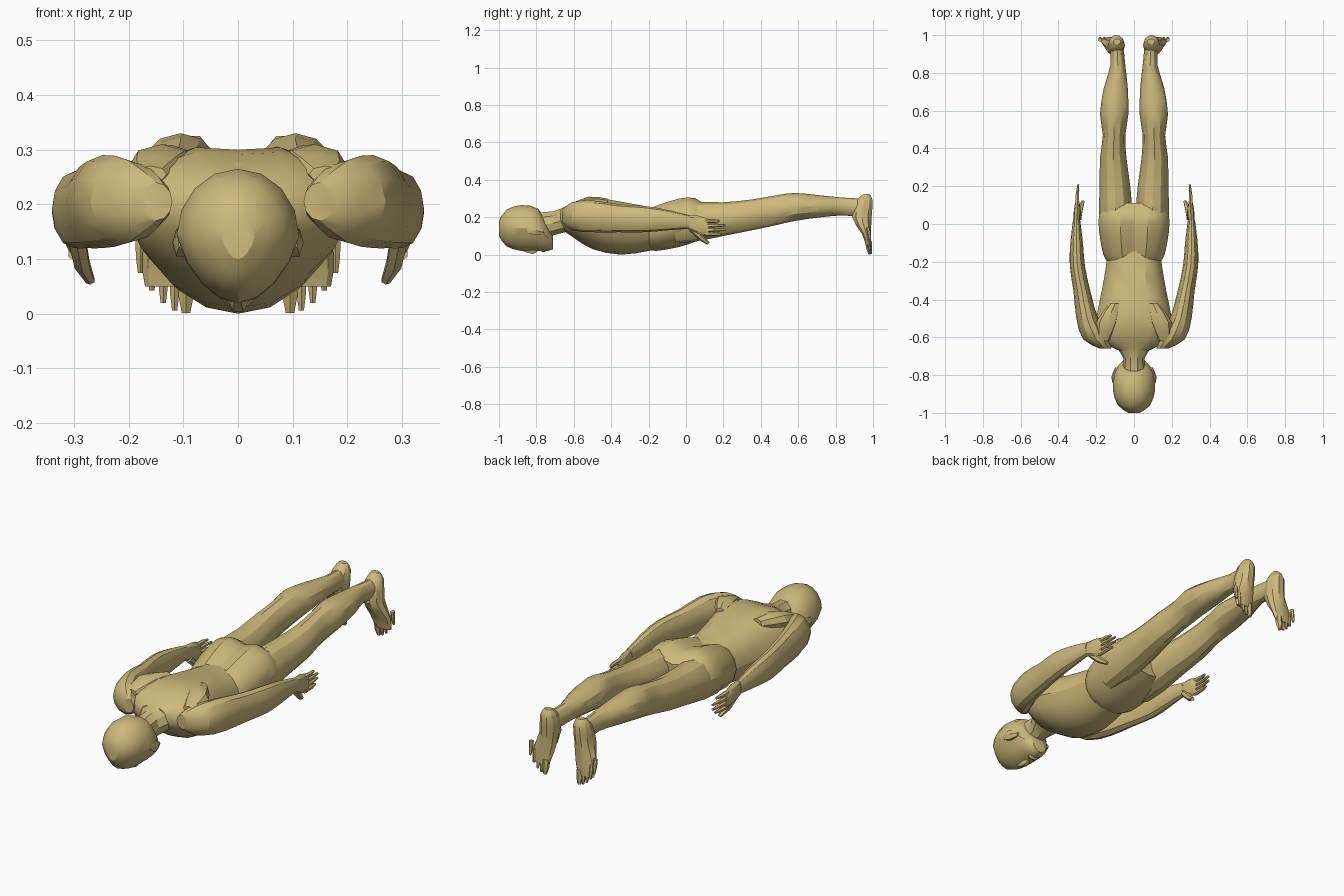
import bpy, bmesh, math
from mathutils import Vector

if "Cube" in bpy.data.objects:
    bpy.data.objects.remove(bpy.data.objects["Cube"])

skin = bpy.data.materials.new("tan skin")
skin.use_nodes = True
colour = (0.62, 0.49, 0.2, 1)
skin.diffuse_color = colour
skin.node_tree.nodes["Principled BSDF"].inputs["Base Color"].default_value = colour


def section(sides, groove=0, taper=0):
    """Unit oval, optionally grooved along its top and narrowed towards its base."""
    points = []
    for i in range(sides):
        angle = math.tau * i / sides
        across, up = math.cos(angle), math.sin(angle)
        if up > 0:
            up -= groove * max(0, 1 - 2 * abs(across))
        else:
            across *= 1 + taper * up
        points.append((across, up))
    return points


def between(before, start, end, after):
    """Ring halfway along a smooth curve through four neighbouring rings."""
    return [(9 * (b + c) - a - d) / 16 for a, b, c, d in zip(before, start, end, after)]


def refine(rings):
    """Add a smoothly interpolated ring between each pair."""
    padded = [rings[0]] + rings + [rings[-1]]
    result = [rings[0]]
    for i in range(len(rings) - 1):
        result += [between(*padded[i:i + 4]), rings[i + 1]]
    return result


def skin_loops(name, coordinate_loops, mirrored):
    """Join matching loops of points into a closed, softly faceted body part."""
    bm = bmesh.new()
    loops = [[bm.verts.new(co) for co in loop] for loop in coordinate_loops]
    for near, far in zip(loops, loops[1:]):
        for i in range(len(near)):
            bm.faces.new((near[i - 1], near[i], far[i], far[i - 1]))
    bm.faces.new(loops[0])
    bm.faces.new(loops[-1])
    bmesh.ops.recalc_face_normals(bm, faces=bm.faces)
    mesh = bpy.data.meshes.new(name)
    bm.to_mesh(mesh)
    bm.free()
    mesh.materials.append(skin)
    part = bpy.data.objects.new(name, mesh)
    bpy.context.collection.objects.link(part)
    bpy.ops.object.select_all(action="DESELECT")
    part.select_set(True)
    bpy.context.view_layer.objects.active = part
    bpy.ops.object.shade_smooth_by_angle(angle=math.radians(30))
    if mirrored:
        mirror = part.modifiers.new("Mirror", "MIRROR")
        mirror.use_mirror_merge = False


def paired(name, profile, rings, upright=False):
    """Left and right parts from rings of (position, inner, outer, low, high)."""
    loops = []
    for position, inner, outer, low, high in refine(rings):
        loop = []
        for across, up in profile:
            x = (inner + outer + across * (outer - inner)) / 2
            other = (low + high + up * (high - low)) / 2
            loop.append((x, other, position) if upright else (x, position, other))
        loops.append(loop)
    skin_loops(name, loops, mirrored=True)


def central(name, profile, rings):
    """Part on the centre line from rings of (position, half width, low, high)."""
    loops = []
    for position, width, low, high in refine(rings):
        loops.append([(across * width, position, (low + high + up * (high - low)) / 2)
                      for across, up in profile])
    skin_loops(name, loops, mirrored=False)


def digits(name, path, radius):
    """Mirrored pair of tapered fingers or toes following a path."""
    path = [Vector(point) for point in path]
    direction = path[-1] - path[0]
    side = direction.cross(Vector((1, 0, 0))).normalized()
    other = direction.cross(side).normalized()
    loops = []
    for i, point in enumerate(path):
        size = radius * (1 - i * i / 8)
        loops.append([point + size * (side * u + other * v) for u, v in section(6)])
    skin_loops(name, loops, mirrored=True)


# Torso with a groove along the spine
central("torso", section(16, groove=.14, taper=.12), [
    (-.67, .08, .14, .25), (-.6, .2, .09, .29), (-.5, .2, .03, .32),
    (-.35, .17, 0, .3), (-.2, .145, .02, .27), (-.1, .14, .04, .26)])

# Hips with two rounded buttocks
central("hips", section(16, groove=.3), [
    (-.2, .14, .03, .26), (-.16, .163, .02, .28), (-.04, .185, .04, .32),
    (.05, .185, .07, .32), (.11, .16, .1, .27)])

# Shoulder blades
paired("shoulder_blades", section(8), [
    (-.62, .13, .19, .24, .27), (-.52, .08, .2, .23, .31),
    (-.42, .07, .13, .24, .3)])

# Neck, head and face
central("neck", section(10), [
    (-.82, .07, .08, .23), (-.71, .056, .1, .235), (-.6, .13, .13, .28)])
central("head", section(16, taper=.25), [
    (-1, .03, .1, .18), (-.96, .085, .045, .24), (-.88, .112, .02, .265),
    (-.79, .105, .02, .245), (-.74, .075, .02, .16), (-.71, .04, .03, .1)])
central("nose", section(6), [
    (-.88, .01, .02, .05), (-.82, .02, 0, .05), (-.79, .01, .02, .05)])
central("lips", section(6), [
    (-.78, .02, .02, .04), (-.76, .03, .01, .04), (-.75, .02, .02, .04)])
paired("ears", section(6), [
    (-.85, .1, .11, .12, .15), (-.81, .09, .12, .1, .16), (-.76, .08, .1, .11, .13)])

# Arms from shoulder cap to wrist
paired("arms", section(12), [
    (-.66, .12, .18, .17, .24), (-.61, .13, .27, .13, .28),
    (-.5, .19, .305, .12, .29), (-.36, .23, .32, .12, .27),
    (-.22, .26, .34, .12, .26), (-.1, .27, .337, .13, .24),
    (.02, .285, .323, .14, .21)])

# Hands held edge-on beside the thighs
paired("hands", section(8), [
    (0, .29, .32, .14, .21), (.06, .28, .32, .11, .21), (.12, .29, .31, .1, .19)])
finger_reach = {"index": .19, "middle": .21, "ring": .21, "little": .18}
for i, (finger, reach) in enumerate(finger_reach.items()):
    height = .11 + i / 43
    digits(finger + "_fingers",
           [(.3, .1, height), (.3, .15, height), (.295, reach, height)], .012)
digits("thumbs", [(.295, .03, .14), (.285, .08, .09), (.27, .12, .06)], .018)

# Legs from hip to ankle
paired("legs", section(12), [
    (-.06, .03, .17, .06, .25), (.05, .01, .185, .07, .28),
    (.2, .02, .182, .1, .28), (.35, .04, .18, .13, .295),
    (.47, .046, .165, .155, .315), (.58, .03, .18, .18, .33),
    (.72, .033, .16, .2, .317), (.84, .046, .125, .21, .305),
    (.95, .056, .128, .2, .3)])

# Feet with the soles facing back, toes down and turned outward
paired("feet", section(10), [
    (.325, .07, .11, .95, .98), (.29, .05, .135, .91, 1), (.2, .05, .145, .885, .995),
    (.11, .06, .175, .94, .99), (.05, .08, .17, .96, .99)], upright=True)
for i in range(5):
    x = .095 + i / 48
    tip = .002 + i * i / 220
    digits("toes_" + "abcde"[i],
           [(x, .975, tip + .07), (x, .98, tip + .03), (x, .985, tip)],
           .011 if i else .018)
